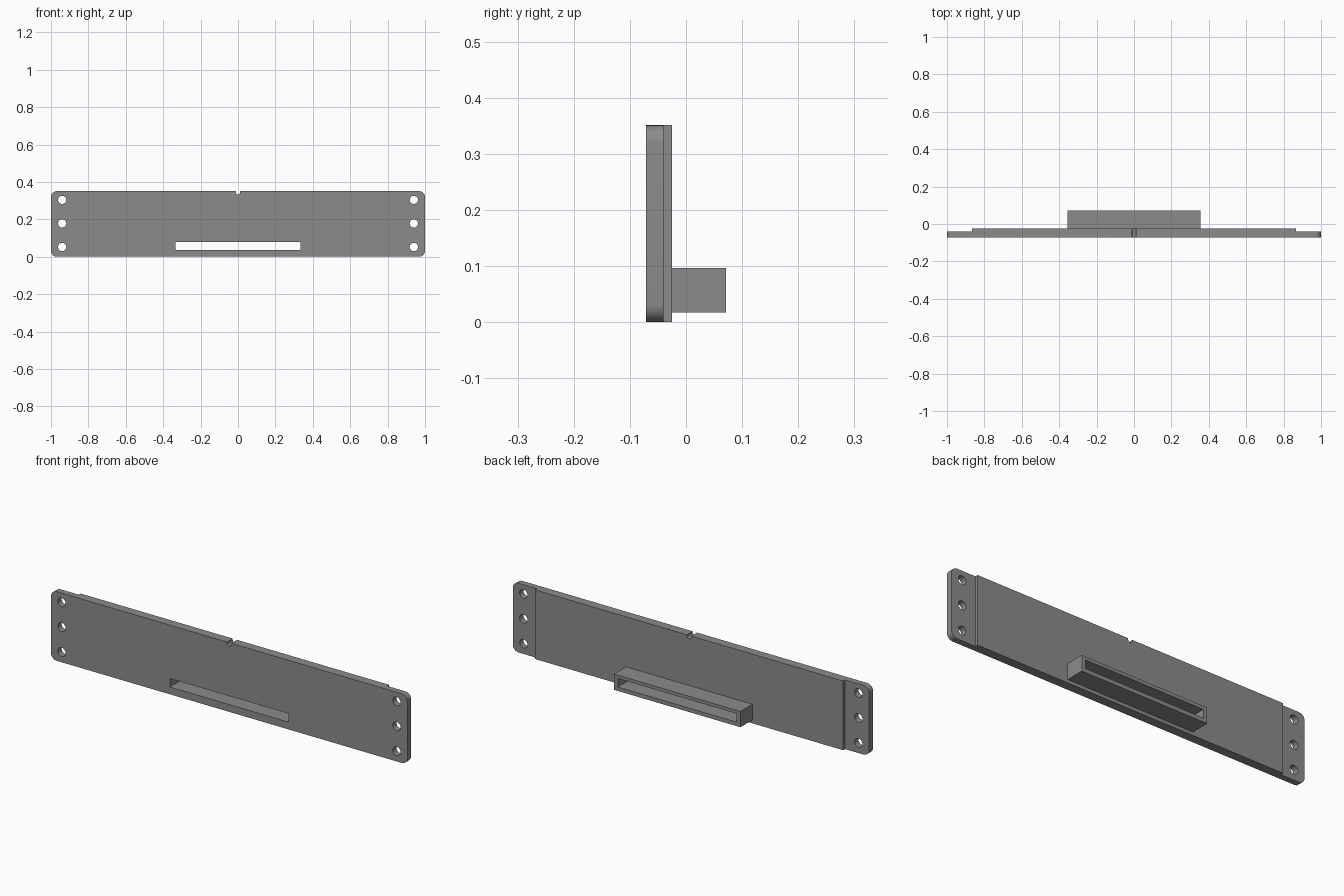
import bpy
import bmesh
import math

if "Cube" in bpy.data.objects:
    bpy.data.objects.remove(bpy.data.objects["Cube"])

grey = bpy.data.materials.new("mid grey")
grey.diffuse_color = (0.26, 0.26, 0.26, 1)
grey.use_nodes = True
grey.node_tree.nodes["Principled BSDF"].inputs["Base Color"].default_value = grey.diffuse_color


def prism(name, outline, y0, y1):
    """Extrude an (x, z) outline from y0 to y1."""
    bm = bmesh.new()
    face = bm.faces.new([bm.verts.new((x, y0, z)) for x, z in outline])
    moved = bmesh.ops.extrude_face_region(bm, geom=[face])["geom"]
    bmesh.ops.translate(bm, vec=(0, y1 - y0, 0),
                        verts=[v for v in moved if isinstance(v, bmesh.types.BMVert)])
    bmesh.ops.recalc_face_normals(bm, faces=bm.faces)
    mesh = bpy.data.meshes.new(name)
    bm.to_mesh(mesh)
    bm.free()
    mesh.materials.append(grey)
    obj = bpy.data.objects.new(name, mesh)
    bpy.context.collection.objects.link(obj)
    return obj


def arc(cx, cz, r, start, end, n):
    return [(cx + r * math.cos(math.radians(start + (end - start) * i / n)),
             cz + r * math.sin(math.radians(start + (end - start) * i / n)))
            for i in range(n + 1)]


def rect(x, z0, z1):
    return [(-x, z0), (x, z0), (x, z1), (-x, z1)]


def boolean(target, tool, operation):
    """Apply a boolean and discard the helper."""
    mod = target.modifiers.new("boolean", "BOOLEAN")
    mod.operation, mod.object, mod.solver = operation, tool, "EXACT"
    bpy.context.view_layer.objects.active = target
    bpy.ops.object.modifier_apply(modifier=mod.name)
    bpy.data.objects.remove(tool)


H, R = 0.351, 0.032
FRONT, STEP, BACK, END = -0.071, -0.04, -0.025, 0.071

# Front plate with rounded corners
outline = (arc(1 - R, H - R, R, 0, 90, 8) + arc(R - 1, H - R, R, 90, 180, 8)
           + arc(R - 1, R, R, 180, 270, 8) + arc(1 - R, R, R, 270, 360, 8))
panel = prism("slotted_panel", outline, FRONT, STEP)

# Thicker middle and rear sleeve, joined into the panel
boolean(panel, prism("thick_middle", rect(0.865, 0, H), STEP - 0.01, BACK), "UNION")
boolean(panel, prism("rear_sleeve", rect(0.355, 0.017, 0.097), BACK - 0.01, END), "UNION")

# Slot passing through panel and sleeve
boolean(panel, prism("slot_cutter", rect(0.333, 0.037, 0.08), -0.2, 0.2), "DIFFERENCE")

# Round-bottomed notch in the top edge
notch = arc(0, 0.345, 0.012, 180, 360, 12) + [(0.012, 0.4), (-0.012, 0.4)]
boolean(panel, prism("notch_cutter", notch, -0.2, 0.2), "DIFFERENCE")

# Three screw holes at each end
for x in (-0.94, 0.94):
    for z in (0.052, 0.178, 0.304):
        circle = arc(x, z, 0.022, 0, 360, 32)[:-1]
        boolean(panel, prism("hole_cutter", circle, -0.2, 0.2), "DIFFERENCE")

bpy.ops.object.select_all(action="DESELECT")
panel.select_set(True)
bpy.context.view_layer.objects.active = panel
bpy.ops.object.shade_smooth_by_angle(angle=math.radians(30))
